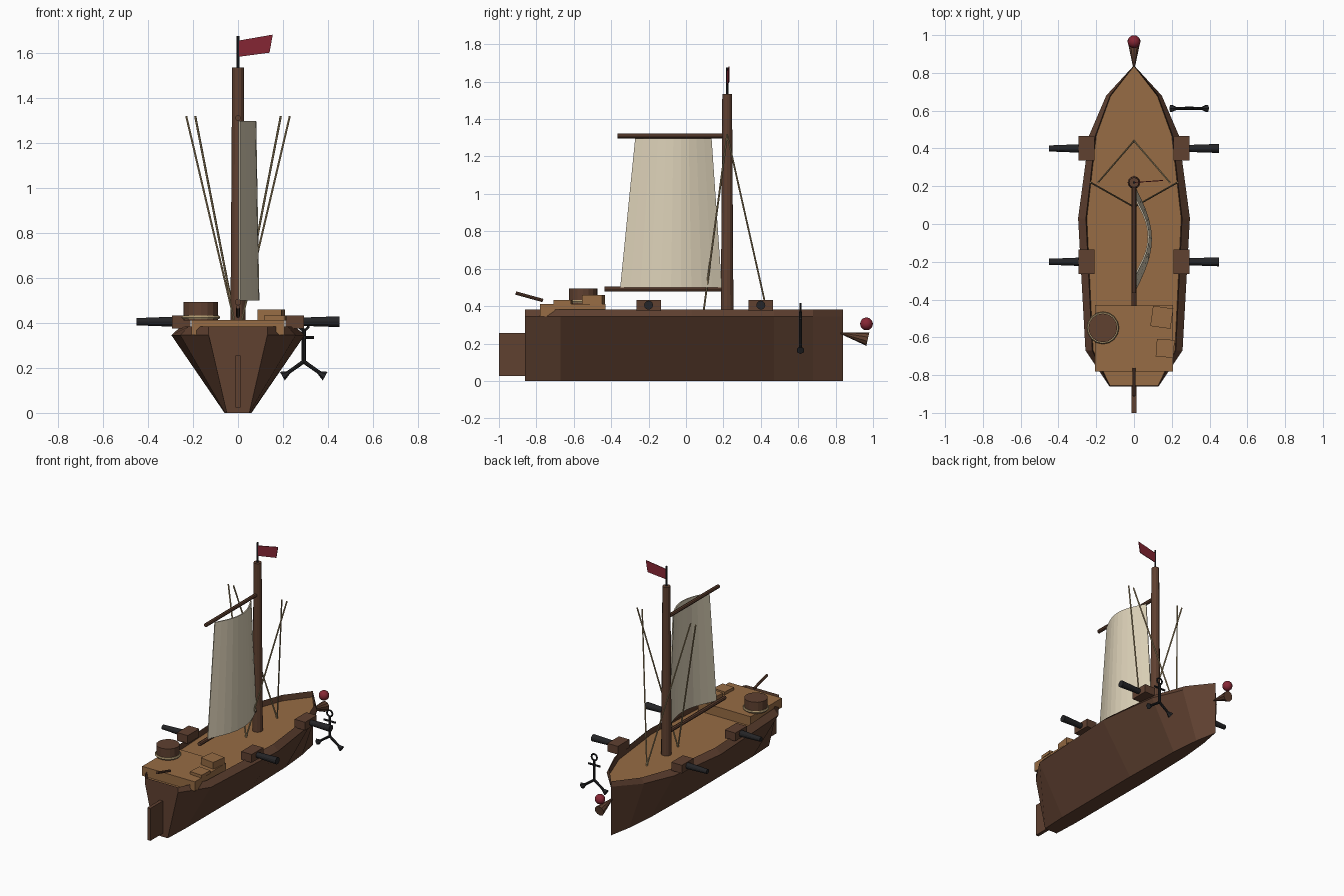
import bpy, bmesh, math
from mathutils import Vector, Matrix

if "Cube" in bpy.data.objects:
    bpy.data.objects.remove(bpy.data.objects["Cube"])


def mat(name, rgb):
    m = bpy.data.materials.new(name)
    m.diffuse_color = (*rgb, 1)
    m.use_nodes = True
    m.node_tree.nodes["Principled BSDF"].inputs["Base Color"].default_value = m.diffuse_color
    return m


DARK = mat("dark_wood", (0.115, 0.052, 0.03))
WOOD = mat("deck_wood", (0.31, 0.15, 0.058))
IRON = mat("iron", (0.018, 0.018, 0.02))
CLOTH = mat("sailcloth", (0.72, 0.64, 0.48))
ROPE = mat("rope", (0.42, 0.31, 0.16))
RED = mat("red", (0.24, 0.02, 0.035))


def finish(bm, name, m, smooth=False):
    bmesh.ops.recalc_face_normals(bm, faces=bm.faces)
    me = bpy.data.meshes.new(name)
    bm.to_mesh(me)
    bm.free()
    me.materials.append(m)
    ob = bpy.data.objects.new(name, me)
    bpy.context.collection.objects.link(ob)
    for p in me.polygons:
        p.use_smooth = smooth
    return ob


def box(name, lo, hi, m, turn=0):
    bm = bmesh.new()
    lo, hi = Vector(lo), Vector(hi)
    M = (Matrix.Translation((lo + hi) / 2) @ Matrix.Rotation(math.radians(turn), 4, 'Z')
         @ Matrix.Diagonal((*(hi - lo), 1)))
    bmesh.ops.create_cube(bm, size=1, matrix=M)
    return finish(bm, name, m)


def rod(name, a, b, r1, r2, m, n=10):
    bm = bmesh.new()
    a, b = Vector(a), Vector(b)
    d = b - a
    M = Matrix.Translation((a + b) / 2) @ d.to_track_quat('Z', 'Y').to_matrix().to_4x4()
    bmesh.ops.create_cone(bm, cap_ends=True, segments=n, radius1=r1, radius2=r2,
                          depth=d.length, matrix=M)
    return finish(bm, name, m)


def ring(name, loc, R, r, m, rot=(0, 0, 0), n=16):
    bpy.ops.mesh.primitive_torus_add(location=loc, rotation=rot, major_radius=R, minor_radius=r,
                                     major_segments=n, minor_segments=6)
    ob = bpy.context.object
    ob.name = name
    ob.data.materials.append(m)
    return ob


# Plan outline of the hull: rail half width, keel half width, y; mirrored
HALF = [(0.13, 0.05, -0.86), (0.257, 0.058, -0.67), (0.296, 0.06, 0.03),
        (0.237, 0.05, 0.47), (0.147, 0.03, 0.68)]
PLAN = HALF + [(0.0, 0.0, 0.84)] + [(-x, -k, y) for x, k, y in reversed(HALF)]


def inset(x, y):
    return x * (1.0 if y < -0.8 else 0.86)


# Hull: narrow keel, wide rail line, then a low bulwark leaning inward
bm = bmesh.new()
rings = [[bm.verts.new((k, y, 0)) for x, k, y in PLAN],
         [bm.verts.new((x, y, 0.345)) for x, k, y in PLAN],
         [bm.verts.new((inset(x, y), y, 0.383)) for x, k, y in PLAN],
         [bm.verts.new((inset(x, y) * 0.98, y * 0.995, 0.335)) for x, k, y in PLAN]]
n = len(PLAN)
for lo, hi in zip(rings, rings[1:]):
    for i in range(n):
        bm.faces.new((lo[i], lo[(i + 1) % n], hi[(i + 1) % n], hi[i]))
bm.faces.new(rings[0])
bm.faces.new(rings[-1])
finish(bm, "hull", DARK)

# Deck planking, sunk inside the bulwark
bm = bmesh.new()
f = bm.faces.new([bm.verts.new((inset(x, y) * 0.98, y * 0.995, 0.336)) for x, k, y in PLAN])
top = bmesh.ops.extrude_face_region(bm, geom=[f])
bmesh.ops.translate(bm, vec=(0, 0, 0.006), verts=[v for v in top["geom"] if isinstance(v, bmesh.types.BMVert)])
finish(bm, "deck", WOOD)

# Stern platform, rudder and tiller
box("stern_platform", (-0.207, -0.78, 0.345), (0.207, -0.43, 0.412), WOOD)
box("rudder", (-0.012, -1.0, 0.025), (0.012, -0.85, 0.255), DARK)
rod("tiller", (0, -0.765, 0.43), (0, -0.91, 0.47), 0.009, 0.009, DARK, 8)

# Cargo on the platform
rod("tub", (-0.165, -0.55, 0.41), (-0.165, -0.55, 0.493), 0.076, 0.076, DARK, 16)
ring("tub_rope", (-0.165, -0.55, 0.424), 0.077, 0.009, ROPE)
box("large_crate", (0.093, -0.548, 0.41), (0.201, -0.44, 0.46), WOOD, -8)
box("small_crate", (0.118, -0.705, 0.41), (0.212, -0.611, 0.432), WOOD, -4)

# Mast, yards and flag
rod("mast", (0, 0.22, 0.335), (0, 0.22, 1.535), 0.034, 0.026, DARK, 12)
rod("flag_pole", (0, 0.22, 1.53), (0, 0.22, 1.675), 0.006, 0.006, IRON, 8)
rod("upper_yard", (0, -0.365, 1.31), (0, 0.22, 1.31), 0.013, 0.013, DARK, 8)
rod("lower_yard", (0, -0.435, 0.492), (0, 0.22, 0.492), 0.014, 0.014, DARK, 8)


def sheet(name, fn, nu, nv, thick, m):
    bm = bmesh.new()
    g = [[bm.verts.new(fn(i / nu, j / nv)) for j in range(nv + 1)] for i in range(nu + 1)]
    for i in range(nu):
        for j in range(nv):
            bm.faces.new((g[i][j], g[i + 1][j], g[i + 1][j + 1], g[i][j + 1]))
    ob = finish(bm, name, m)
    mod = ob.modifiers.new("thickness", 'SOLIDIFY')
    mod.thickness = thick
    mod.offset = 0
    return ob


def sail_pt(u, v):
    y0 = -0.35 + 0.08 * v
    y1 = 0.19 - 0.055 * v
    belly = 0.085 - 0.014 * v
    return (0.006 + belly * math.sin(math.pi * u), y0 + (y1 - y0) * u, 0.5 + 0.797 * v)


def flag_pt(u, v):
    return (0.004 + (0.136 + 0.014 * v) * u, 0.22 + 0.01 * u,
            1.582 + 0.018 * u + v * (0.072 + 0.008 * u))


sheet("sail", sail_pt, 10, 1, 0.008, CLOTH)
sheet("flag", flag_pt, 1, 1, 0.004, RED)

# Rigging lines and broadside guns, both sides
for s, side in ((-1, "left"), (1, "right")):
    rod("fore_line_" + side, (0, 0.44, 0.34), (s * 0.19, 0.22, 1.318), 0.005, 0.005, ROPE, 6)
    rod("aft_line_" + side, (0, 0.09, 0.34), (s * 0.23, 0.22, 1.318), 0.005, 0.005, ROPE, 6)
    for y, end in ((0.4, "fore"), (-0.2, "aft")):
        xs = sorted((s * 0.21, s * 0.293))
        box(f"gun_carriage_{end}_{side}", (xs[0], y - 0.065, 0.374), (xs[1], y + 0.065, 0.432), DARK)
    # barrels all taper towards -x
        r_in, r_out = (0.017, 0.024) if s > 0 else (0.024, 0.016)
        rod(f"gun_barrel_{end}_{side}", (s * 0.24, y, 0.405), (s * 0.45, y, 0.405), r_in, r_out, IRON, 12)

# Figurehead: cone with a ball on top
rod("figurehead_cone", (0, 0.825, 0.256), (0, 0.972, 0.223), 0.004, 0.036, DARK, 10)
bm = bmesh.new()
bmesh.ops.create_uvsphere(bm, u_segments=16, v_segments=10, radius=0.034,
                          matrix=Matrix.Translation((0, 0.965, 0.305)))
finish(bm, "figurehead_ball", RED, True)

# Anchor hanging by the right bow
AX, AY = 0.292, 0.612
ring("anchor_ring", (AX, AY, 0.39), 0.022, 0.006, IRON, (math.pi / 2, 0, 0), 12)
rod("anchor_shank", (AX, AY, 0.37), (AX, AY, 0.22), 0.009, 0.009, IRON, 8)
rod("anchor_stock", (AX - 0.045, AY, 0.335), (AX + 0.045, AY, 0.335), 0.007, 0.007, IRON, 8)
for s, side in ((-1, "left"), (1, "right")):
    rod("anchor_arm_" + side, (AX, AY, 0.228), (AX + s * 0.085, AY, 0.168), 0.009, 0.008, IRON, 8)
    inner = Vector((AX + s * 0.055, AY, 0.185))
    outer = Vector((AX + s * 0.095, AY, 0.163))
    rod("anchor_fluke_" + side, inner, outer, 0.002, 0.022, IRON, 6)
